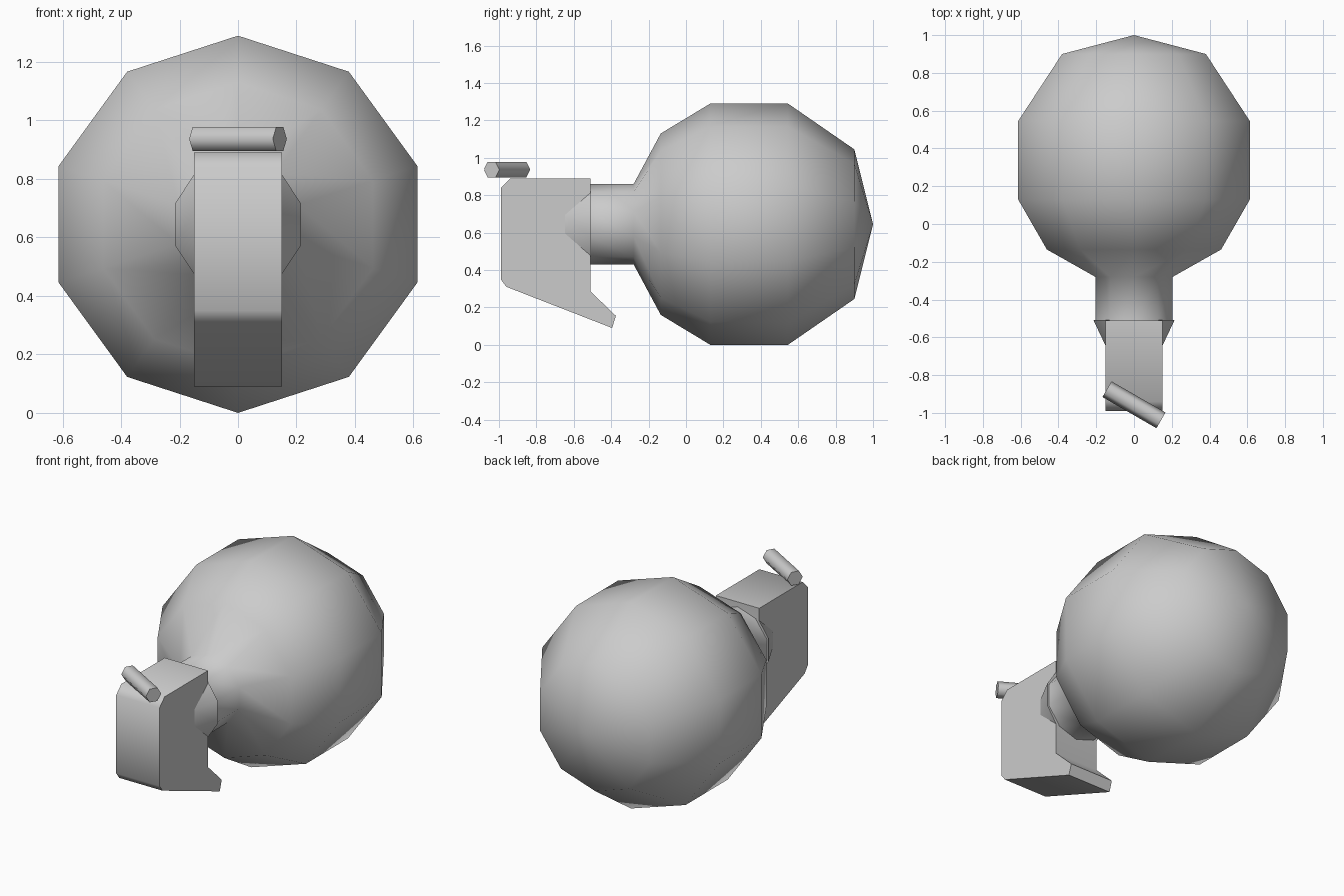
import bpy, bmesh, math
from mathutils import Vector

if "Cube" in bpy.data.objects:
    bpy.data.objects.remove(bpy.data.objects["Cube"])

CZ = 0.645  # height of the main axis


def finish(name, bm, angle):
    bmesh.ops.recalc_face_normals(bm, faces=bm.faces)
    me = bpy.data.meshes.new(name)
    bm.to_mesh(me)
    bm.free()
    ob = bpy.data.objects.new(name, me)
    bpy.context.collection.objects.link(ob)
    bpy.ops.object.select_all(action='DESELECT')
    ob.select_set(True)
    bpy.context.view_layer.objects.active = ob
    bpy.ops.object.shade_smooth_by_angle(angle=math.radians(angle))
    return ob


def lathe_y(name, profile, sides, angle):
    """Revolve (y, radius) points around the main axis, a corner at the top."""
    bm = bmesh.new()
    rings = []
    for y, r in profile:
        if r == 0:
            rings.append([bm.verts.new((0, y, CZ))] * sides)
        else:
            rings.append([bm.verts.new((r * math.sin(2 * math.pi * i / sides), y,
                                        CZ + r * math.cos(2 * math.pi * i / sides)))
                          for i in range(sides)])
    for a, b in zip(rings, rings[1:]):
        for i in range(sides):
            j = (i + 1) % sides
            quad = []
            for v in (a[i], a[j], b[j], b[i]):
                if v not in quad:
                    quad.append(v)
            bm.faces.new(quad)
    bm.faces.new(rings[0])
    return finish(name, bm, angle)


# Round bulb with its neck
lathe_y("bulb", [(-0.52, 0.215), (-0.28, 0.215), (-0.135, 0.485), (0.13, 0.645),
                 (0.545, 0.645), (0.9, 0.4), (1.0, 0)], 10, 75)

# Head block: side profile extruded across x
profile = [(-0.99, 0.35), (-0.99, 0.84), (-0.94, 0.89), (-0.51, 0.89),
           (-0.51, 0.285), (-0.375, 0.155), (-0.395, 0.09), (-0.96, 0.31)]
bm = bmesh.new()
face = bm.faces.new([bm.verts.new((-0.15, y, z)) for y, z in profile])
ext = bmesh.ops.extrude_face_region(bm, geom=[face])
bmesh.ops.translate(bm, vec=Vector((0.3, 0, 0)),
                    verts=[v for v in ext["geom"] if isinstance(v, bmesh.types.BMVert)])
finish("head", bm, 50)

# Flared collar joining the head to the neck
bm = bmesh.new()
for s in (-1, 1):
    for x, y, dz in [(0.215, -0.508, 0.072), (0.15, -0.508, 0.17), (0.148, -0.65, 0.05)]:
        for t in (-1, 1):
            bm.verts.new((s * x, y, CZ + t * dz))
bmesh.ops.convex_hull(bm, input=bm.verts)
finish("collar", bm, 40)

# Six-sided roller above the front edge
bpy.ops.mesh.primitive_cylinder_add(vertices=6, radius=0.048, depth=0.33,
                                    location=(0, -0.957, 0.937),
                                    rotation=(0, math.pi / 2, 0))
roller = bpy.context.object
roller.name = "roller"
# Put a corner at the top
zs = [(roller.rotation_euler.to_matrix() @ v.co).z for v in roller.data.vertices]
if max(zs) < 0.045:
    roller.rotation_euler = (math.pi / 6, math.pi / 2, 0)
bpy.ops.object.shade_smooth_by_angle(angle=math.radians(65))
